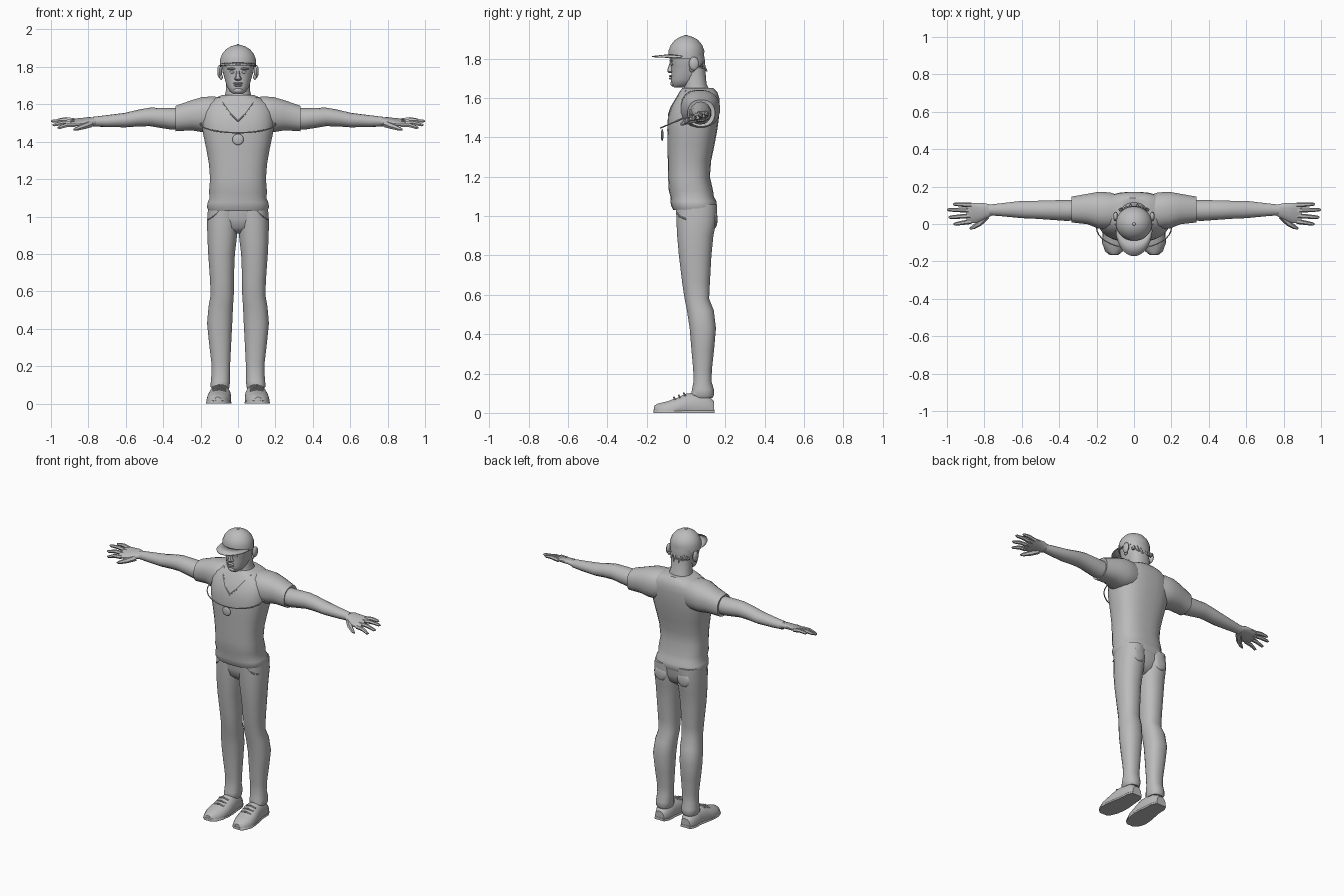
import bpy, bmesh, math
from mathutils import Vector
from mathutils.bvhtree import BVHTree

grey = bpy.data.materials.new("plain_grey")
grey.diffuse_color = (0.5, 0.5, 0.5, 1)


def finish(name, bm):
    bmesh.ops.recalc_face_normals(bm, faces=bm.faces)
    me = bpy.data.meshes.new(name)
    bm.to_mesh(me)
    ob = bpy.data.objects.new(name, me)
    bpy.context.collection.objects.link(ob)
    me.materials.append(grey)
    return ob


def loft(name, axis, sections, side=1, n=20, power=2.3, floor=False):
    """Skin rings (t, a0, a1, b0, b1) along an axis; a, b are the other two axes in order."""
    bm = bmesh.new()
    rings = []
    for t, a0, a1, b0, b1 in sections:
        ring = []
        for i in range(n):
            ang = math.tau * (i + 0.5) / n
            c, s = math.cos(ang), math.sin(ang)
            a = (a0 + a1) / 2 + (a1 - a0) / 2 * math.copysign(abs(c) ** (2 / power), c)
            b = (b0 + b1) / 2 + (b1 - b0) / 2 * math.copysign(abs(s) ** (2 / power), s)
            p = {"x": [t, a, b], "y": [a, t, b], "z": [a, b, t]}[axis]
            p[0] *= side
            if floor:
                p[2] = max(p[2], 0)
            ring.append(bm.verts.new(p))
        rings.append(ring)
    for r, q in zip(rings, rings[1:]):
        for i in range(n):
            bm.faces.new((r[i], r[(i + 1) % n], q[(i + 1) % n], q[i]))
    bm.faces.new(rings[0])
    bm.faces.new(rings[-1])
    return finish(name, bm)


def column(name, rows, **kw):
    """Loft up z from symmetric rows (z, half width, front y, back y)."""
    return loft(name, "z", [(z, -w, w, f, b) for z, w, f, b in rows], **kw)


def tube(name, pts, radii):
    """Round tube through points with a radius at each."""
    cu = bpy.data.curves.new(name, "CURVE")
    cu.dimensions = "3D"
    cu.bevel_depth = 1
    cu.bevel_resolution = 1
    cu.use_fill_caps = True
    sp = cu.splines.new("POLY")
    sp.points.add(len(pts) - 1)
    for p, co, r in zip(sp.points, pts, radii):
        p.co = (*co, 1)
        p.radius = r
    ob = bpy.data.objects.new(name, cu)
    bpy.context.collection.objects.link(ob)
    cu.materials.append(grey)
    bpy.ops.object.select_all(action="DESELECT")
    bpy.context.view_layer.objects.active = ob
    ob.select_set(True)
    bpy.ops.object.convert(target="MESH")


def ball(name, loc, size, seg=12):
    bm = bmesh.new()
    bmesh.ops.create_uvsphere(bm, u_segments=seg, v_segments=8, radius=1)
    for v in bm.verts:
        v.co = Vector(loc) + Vector(v.co[i] * size[i] for i in range(3))
    return finish(name, bm)


# Shirt body with a rolled hem
shirt = column("shirt", [
    (1.045, .14, -.05, .13), (1.03, .158, -.065, .15), (1.05, .167, -.075, .158),
    (1.075, .163, -.08, .155), (1.10, .152, -.08, .142), (1.13, .156, -.088, .138),
    (1.20, .15, -.092, .122), (1.28, .156, -.093, .128), (1.36, .17, -.095, .145),
    (1.44, .187, -.096, .16), (1.50, .195, -.093, .168), (1.56, .19, -.075, .172),
    (1.60, .175, -.052, .17), (1.63, .13, -.035, .16), (1.65, .085, -.02, .14)],
    n=28, power=2.6)

# V neckline edging laid on the shirt front
bm = bmesh.new()
bm.from_mesh(shirt.data)
tree = BVHTree.FromBMesh(bm)
bm.free()
for s in (-1, 1):
    pts = []
    for x, z in ((.10, 1.635), (.075, 1.60), (.04, 1.55), (0, 1.51)):
        hit = tree.ray_cast(Vector((s * x, -1, z)), Vector((0, 1, 0)))[0]
        pts.append(hit or (s * x, 0, z))
    tube("neckline", pts, [.004] * 4)

# Hips and fly
column("hips", [(.91, .03, 0, .09), (.94, .11, -.035, .13), (.99, .155, -.047, .148),
                (1.07, .157, -.05, .152)], n=24)

# Neck, head and face
column("neck", [(1.57, .09, -.03, .13), (1.63, .075, -.012, .125),
                (1.67, .066, -.01, .105), (1.75, .066, -.01, .098)])
column("head", [(1.655, .025, -.062, -.01), (1.668, .044, -.073, .03),
                (1.695, .06, -.077, .065), (1.73, .07, -.074, .085),
                (1.765, .08, -.076, .095), (1.79, .086, -.08, .097),
                (1.83, .088, -.08, .09)], n=24)
column("nose", [(1.728, .012, -.088, -.06), (1.735, .021, -.094, -.06),
                (1.75, .013, -.093, -.06), (1.78, .007, -.083, -.06)], n=10)
ball("upper_lip", (0, -.077, 1.712), (.026, .01, .006))
ball("lower_lip", (0, -.076, 1.700), (.022, .01, .006))
ball("chin_beard", (0, -.066, 1.674), (.026, .013, .015))
for s in (-1, 1):
    ball("eye", (s * .032, -.071, 1.772), (.014, .007, .007))
    ball("brow", (s * .034, -.075, 1.79), (.024, .009, .006))
    ball("ear", (s * .098, .04, 1.775), (.013, .026, .035))
    ball("ear_lobe", (s * .09, .03, 1.745), (.009, .012, .014))
    # Hair tufts behind the ears
    for k in range(3):
        tube("hair_tuft", [(s * (.02 + .024 * k), .075, 1.79 - .01 * k),
                           (s * (.018 + .024 * k), .107 - .01 * k, 1.735 + .012 * k)], [.016, .003])

# Cap dome, button and brim
column("cap", [(1.80, .097, -.088, .092), (1.84, .097, -.09, .094), (1.87, .085, -.078, .083),
               (1.895, .064, -.057, .062), (1.91, .038, -.033, .036), (1.917, .014, -.011, .013)],
       n=24, power=2)
ball("cap_button", (0, 0, 1.916), (.009, .009, .006))
bm = bmesh.new()
rows = []
for i in range(17):
    a = math.radians(-84 + 168 * i / 16)
    s, c = math.sin(a), math.cos(a)
    rows.append((bm.verts.new((.094 * s, -.085 * c, 1.815 + .008 * c)),
                 bm.verts.new((.099 * s, -.02 - .152 * c, 1.806 + .008 * c))))
for r, q in zip(rows, rows[1:]):
    bm.faces.new((r[0], q[0], q[1], r[1]))
brim = finish("cap_brim", bm)
mod = brim.modifiers.new("thickness", "SOLIDIFY")
mod.thickness = .006

# Loose chain and pendant
pts = []
for i in range(25):
    a = math.radians(-120 + 10 * i)
    pts.append((.2 * math.sin(a), -.02 - .11 * math.cos(a), 1.495 - .047 * math.cos(a)))
tube("chain", pts, [.0035] * 25)
ball("pendant", (0, -.121, 1.412), (.03, .007, .03), 16)

for s in (-1, 1):
    # Sleeve and bare arm
    loft("sleeve", "x", [(.08, .0, .155, 1.47, 1.635), (.13, -.03, .17, 1.45, 1.643),
                         (.19, -.025, .173, 1.45, 1.64), (.25, -.002, .162, 1.46, 1.622),
                         (.335, .008, .147, 1.455, 1.592), (.33, .02, .135, 1.465, 1.58)], s)
    loft("arm", "x", [(.28, .02, .13, 1.465, 1.58), (.36, .015, .13, 1.465, 1.58),
                      (.47, .023, .127, 1.483, 1.582), (.53, .027, .125, 1.482, 1.572),
                      (.60, .03, .125, 1.477, 1.555), (.70, .04, .113, 1.478, 1.542),
                      (.775, .046, .104, 1.482, 1.533)], s, n=14, power=2)
    # Hand with the thumb side lower
    palm = loft("palm", "x", [(.755, .048, .103, 1.485, 1.53), (.80, .022, .112, 1.488, 1.526),
                              (.85, .003, .114, 1.49, 1.52), (.895, .004, .113, 1.493, 1.513)],
                s, n=14)
    for v in palm.data.vertices:
        if abs(v.co.x) > .78:
            v.co.z += .25 * (v.co.y - .06)
    for y0, y1, tip, z0, z1 in ((.013, .0, .965, 1.49, 1.475), (.044, .036, .992, 1.5, 1.49),
                                (.074, .076, 1.0, 1.507, 1.51), (.102, .106, .968, 1.513, 1.517)):
        tube("finger", [(s * .87, y0, z0), (s * (.87 + tip) / 2, (y0 + y1) / 2, (z0 + z1) / 2 + .006),
                        (s * (tip - .01), y1, z1), (s * tip, y1, z1)], [.013, .012, .009, .004])
    tube("thumb", [(s * .79, .045, 1.495), (s * .825, .005, 1.482),
                   (s * .86, -.018, 1.47), (s * .878, -.024, 1.464)], [.02, .016, .011, .005])

    # Trouser leg with flared cuff
    loft("trouser_leg", "z", [
        (.075, .05, .137, .035, .135), (.09, .045, .147, .025, .143), (.12, .042, .146, .03, .142),
        (.16, .043, .142, .038, .13), (.22, .041, .143, .036, .132), (.32, .036, .155, .027, .143),
        (.43, .03, .166, .018, .153), (.52, .026, .158, .004, .142), (.58, .022, .147, -.008, .118),
        (.66, .022, .15, -.02, .122), (.80, .016, .16, -.037, .13), (.90, .004, .165, -.046, .14),
        (.98, -.002, .166, -.05, .157), (1.06, .0, .16, -.052, .158)], s)
    # Back pocket and front pocket flap
    ball("back_pocket", (s * .085, .148, .985), (.045, .012, .045))
    tube("pocket_edge", [(s * .10, -.046, 1.03), (s * .135, -.036, 1.0), (s * .158, .0, .985)], [.004] * 3)

    # Shoe, sole and laces
    shape = ((-.163, .085, .13, .035), (-.145, .062, .153, .047), (-.10, .043, .169, .058),
             (-.05, .036, .167, .075), (0, .036, .158, .098), (.05, .042, .148, .105),
             (.11, .046, .145, .09), (.143, .062, .13, .06))
    loft("shoe", "y", [(y, a, b, -.04, h) for y, a, b, h in shape], s, floor=True)
    loft("shoe_sole", "y", [(y * 1.01, a - .002, b + .002, -.02, .018) for y, a, b, h in shape],
         s, floor=True, power=4)
    for y, z in ((-.055, .074), (-.03, .084), (-.005, .096)):
        tube("lace", [(s * .065, y, z - .008), (s * .10, y - .006, z + .004), (s * .135, y, z - .008)], [.005] * 3)

# Smooth shading with sharp creases kept
bpy.ops.object.select_all(action="SELECT")
bpy.context.view_layer.objects.active = shirt
bpy.ops.object.shade_smooth_by_angle(angle=math.radians(40))
